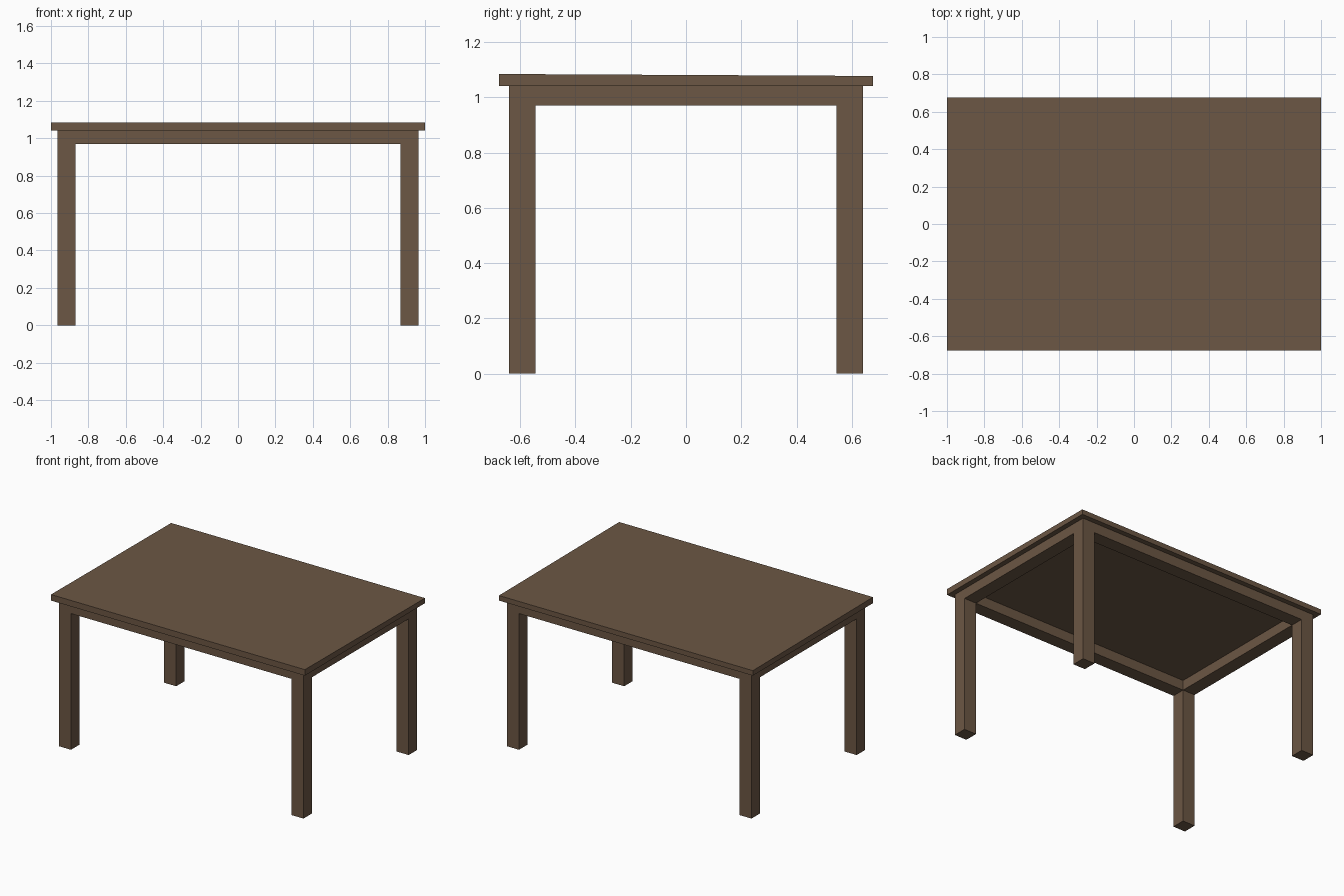
import bpy
import bmesh

if "Cube" in bpy.data.objects:
    bpy.data.objects.remove(bpy.data.objects["Cube"])

wood = bpy.data.materials.new("brown wood")
wood.diffuse_color = (0.15, 0.095, 0.058, 1)
wood.use_nodes = True
wood.node_tree.nodes["Principled BSDF"].inputs["Base Color"].default_value = wood.diffuse_color


def box(name, x0, x1, y0, y1, z0, z1, back_drop=0.0):
    """Axis-aligned box; back_drop lowers the top edge at the back."""
    bm = bmesh.new()
    bmesh.ops.create_cube(bm, size=1)
    for v in bm.verts:
        x, y, z = v.co
        top = z1 - (back_drop if y > 0 else 0)
        v.co = (x1 if x > 0 else x0, y1 if y > 0 else y0, top if z > 0 else z0)
    mesh = bpy.data.meshes.new(name)
    bm.to_mesh(mesh)
    bm.free()
    mesh.materials.append(wood)
    obj = bpy.data.objects.new(name, mesh)
    bpy.context.collection.objects.link(obj)
    return obj


TOP_Z, APRON_Z = 1.041, 0.97
LX, LY, W = 0.964, 0.64, 0.096   # outer leg faces and leg width

# Table top, very slightly thinner towards the back
box("table_top", -1, 1, -0.676, 0.676, TOP_Z, 1.084, back_drop=0.007)

# Legs at the four corners
for sx, side in ((-1, "left"), (1, "right")):
    for sy, end in ((-1, "front"), (1, "back")):
        xs = sorted((sx * LX, sx * (LX - W)))
        ys = sorted((sy * LY, sy * (LY - W)))
        box(f"{end}_{side}_leg", *xs, *ys, 0, TOP_Z)

# Apron rails between the legs, flush with their outer faces
for s, end in ((-1, "front"), (1, "back")):
    ys = sorted((s * LY, s * (LY - W)))
    box(f"{end}_apron", -LX + W, LX - W, *ys, APRON_Z, TOP_Z)
for s, side in ((-1, "left"), (1, "right")):
    xs = sorted((s * LX, s * (LX - W)))
    box(f"{side}_apron", *xs, -LY + W, LY - W, APRON_Z, TOP_Z)
